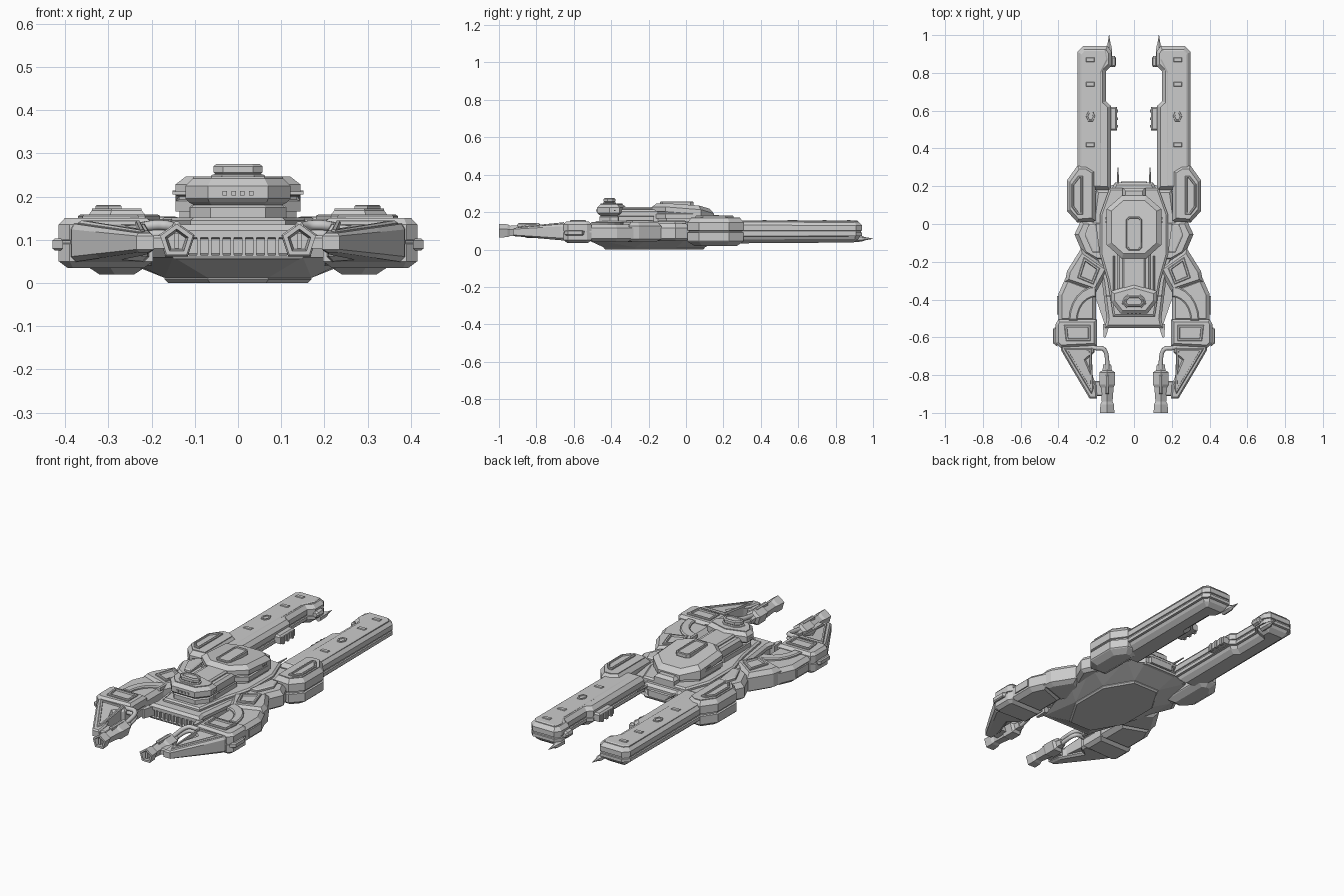
import bpy, bmesh, math
from mathutils import Vector


def finish(name, bm, mirror):
    bmesh.ops.recalc_face_normals(bm, faces=bm.faces)
    me = bpy.data.meshes.new(name)
    bm.to_mesh(me)
    bm.free()
    ob = bpy.data.objects.new(name, me)
    bpy.context.collection.objects.link(ob)
    if mirror:
        ob.modifiers.new("Mirror", 'MIRROR')
    return ob


def inset(pts, d):
    p = [Vector(q) for q in pts]
    n = len(p)
    if sum(p[i - 1].cross(p[i]) for i in range(n)) < 0:
        p.reverse()
    out = []
    for i in range(n):
        a, b = (p[i] - p[i - 1]).normalized(), (p[(i + 1) % n] - p[i]).normalized()
        na, nb = Vector((-a.y, a.x)), Vector((-b.y, b.x))
        out.append(p[i] + (na + nb) * (d / max(0.3, 1 + na.dot(nb))))
    return out


def skin(name, rings, mirror):
    bm = bmesh.new()
    vs = [[bm.verts.new(c) for c in r] for r in rings]
    n = len(vs[0])
    for a, b in zip(vs, vs[1:]):
        for i in range(n):
            j = (i + 1) % n
            bm.faces.new((a[i], a[j], b[j], b[i]))
    bm.faces.new(vs[0][::-1])
    bm.faces.new(vs[-1])
    return finish(name, bm, mirror)


def loft(name, pts, levels, mirror=True, warp=None):
    """Stack plan outline at (z, inset) levels."""
    rings = [[(q.x, q.y, warp(q.y, z) if warp else z) for q in inset(pts, d)] for z, d in levels]
    return skin(name, rings, mirror)


def sym(half):
    return half + [(-x, y) for x, y in reversed(half) if x > 0]


def box(name, x0, x1, y0, y1, z0, z1, mirror=True, ch=0.0):
    return loft(name, [(x0, y0), (x1, y0), (x1, y1), (x0, y1)], [(z0, 0), (z1 - ch, 0), (z1, ch)], mirror)


def turned(name, cx, cz, stations, n, mirror=True):
    """Polygonal section swept along y through (y, radius)."""
    ang = [math.pi / 2 + 2 * math.pi * i / n for i in range(n)]
    return skin(name, [[(cx + r * math.cos(a), y, cz + r * math.sin(a)) for a in ang] for y, r in stations], mirror)


def hull_of(name, pts, mirror):
    bm = bmesh.new()
    for p in pts:
        bm.verts.new(p)
    bmesh.ops.convex_hull(bm, input=bm.verts)
    return finish(name, bm, mirror)


def hose(name, pts, r):
    cu = bpy.data.curves.new(name, 'CURVE')
    cu.dimensions = '3D'
    cu.bevel_depth, cu.bevel_resolution = r, 2
    sp = cu.splines.new('NURBS')
    sp.points.add(len(pts) - 1)
    for q, p in zip(sp.points, pts):
        q.co = (*p, 1)
    sp.order_u, sp.use_endpoint_u = 3, True
    ob = bpy.data.objects.new(name, cu)
    bpy.context.collection.objects.link(ob)
    ob.modifiers.new("Mirror", 'MIRROR')


# Main hull: belly, keel plate, deck
keel = sym([(0.07, -0.44), (0.17, -0.27), (0.17, -0.05), (0.08, 0.10)])
brim = sym([(0.15, -0.545), (0.27, -0.2), (0.29, 0.0), (0.2, 0.18), (0.1, 0.21)])
hull_of("belly", [(x, y, 0.012) for x, y in keel] + [(x, y, 0.06) for x, y in brim], False)
loft("keel_plate", keel, [(0, 0.008), (0.008, 0), (0.02, 0)], False)
deck = sym([(0.155, -0.55), (0.145, -0.5), (0.17, -0.3), (0.2, -0.2), (0.27, -0.06),
            (0.22, 0.03), (0.2, 0.18), (0.12, 0.18), (0.1, 0.22)])
loft("main_deck", deck, [(0.055, 0.005), (0.065, 0), (0.068, 0.014), (0.102, 0.014), (0.105, 0),
                         (0.122, 0), (0.135, 0.014)], False)
loft("deck_step", sym([(0.11, -0.49), (0.14, -0.3), (0.18, -0.16), (0.18, 0.05), (0.13, 0.19)]),
     [(0.12, 0), (0.145, 0), (0.152, 0.01)], False)
for i in range(10):
    x = -0.117 + i * 0.026
    box(f"bow_louvre_{i}", x - 0.004, x + 0.004, -0.55, -0.52, 0.062, 0.108, False)
hull_of("bow_fin", [(x, y, z) for x, y in [(0.128, -0.53), (0.165, -0.53), (0.15, -0.6), (0.16, -0.6)]
                    for z in (0.07, 0.12)], True)
turned("stern_antenna", 0.085, 0.12, [(0.19, 0.008), (0.24, 0.006), (0.3, 0.003)], 6)
box("stern_block", -0.07, 0.07, 0.17, 0.225, 0.07, 0.115, False, 0.01)

# Upper superstructure
shell = sym([(0.065, -0.182), (0.145, -0.11), (0.145, 0.08), (0.065, 0.15)])
loft("shell_base", shell, [(0.14, 0.01), (0.165, 0.01), (0.165, 0), (0.19, 0), (0.193, 0.008),
                           (0.2, 0.008), (0.203, 0), (0.228, 0), (0.247, 0.025)], False,
     lambda y, z: z - max(0, y - 0.03) * 0.3 * (z > 0.2))
loft("shell_hatch", sym([(0.028, -0.14), (0.042, -0.125), (0.042, 0.025), (0.028, 0.04)]),
     [(0.235, 0), (0.253, 0), (0.256, 0.004), (0.256, 0.009), (0.25, 0.011)], False)
for y in (0.01, 0.03):
    box("shell_vent", 0.14, 0.152, y - 0.006, y + 0.006, 0.205, 0.214)
box("shell_rear_step", -0.06, 0.06, 0.1, 0.19, 0.14, 0.185, False, 0.015)
box("spine", -0.09, 0.09, -0.4, -0.15, 0.14, 0.215, False, 0.012)
box("spine_ridge", -0.06, 0.06, -0.37, -0.17, 0.2, 0.228, False, 0.008)
box("spine_rail", 0.1, 0.112, -0.36, -0.17, 0.14, 0.18, True, 0.004)

# Bridge tower
bridge = [(0, -0.32), (-0.122, -0.355), (-0.122, -0.41), (-0.07, -0.475), (0.07, -0.475), (0.122, -0.41), (0.122, -0.355)]
loft("bridge_base", bridge, [(0.13, 0.012), (0.175, 0.012), (0.18, 0.02), (0.187, 0.008), (0.195, 0),
                             (0.225, 0), (0.242, 0.018), (0.246, 0.018)], False)
loft("bridge_cap", sym([(0.035, -0.44), (0.057, -0.42), (0.05, -0.395), (0.03, -0.378)]),
     [(0.24, -0.008), (0.25, -0.004), (0.252, 0.004), (0.256, 0), (0.27, 0), (0.275, 0.006), (0.275, 0.012), (0.27, 0.014)], False)
for x in (0.01, 0.031):
    box("bridge_window", x - 0.005, x + 0.005, -0.48, -0.47, 0.203, 0.213)
box("bridge_sensor", 0.115, 0.152, -0.385, -0.378, 0.205, 0.212)

# Shoulders and rear pods
loft("shoulder", [(0.12, 0.02), (0.28, 0.02), (0.315, -0.055), (0.27, -0.16), (0.2, -0.2), (0.12, -0.2)],
     [(0.045, 0.02), (0.06, 0), (0.115, 0), (0.14, 0.02)])
loft("shoulder_rib", [(0.2, 0.0), (0.24, 0.0), (0.26, -0.06), (0.22, -0.15), (0.18, -0.15)], [(0.13, 0), (0.15, 0), (0.155, 0.008)])
pod = [(0.205, 0.015), (0.3, 0.008), (0.356, 0.07), (0.356, 0.23), (0.3, 0.308), (0.25, 0.308), (0.205, 0.28)]
loft("rear_pod", pod, [(0.02, 0.035), (0.04, 0.004), (0.045, 0), (0.09, 0), (0.093, 0.008), (0.1, 0.008), (0.103, 0),
                       (0.145, 0), (0.168, 0.018), (0.172, 0.018)])
loft("pod_panel", [(0.27, 0.05), (0.3, 0.05), (0.33, 0.09), (0.33, 0.21), (0.295, 0.255), (0.27, 0.255)],
     [(0.16, 0), (0.178, 0), (0.181, 0.004), (0.181, 0.01), (0.174, 0.012)])

# Long rear rails
rail = [(0.122, 0.18), (0.3, 0.18), (0.3, 0.91), (0.27, 0.942), (0.14, 0.942), (0.118, 0.91),
        (0.118, 0.84), (0.148, 0.81), (0.148, 0.65), (0.122, 0.625)]
slim = lambda y, z: 0.095 + (z - 0.095) * (1.04 - 0.12 * max(0, y - 0.2))
loft("rail_body", rail, [(0.035, 0.045), (0.055, 0.02), (0.07, 0.012), (0.072, 0), (0.09, 0), (0.092, 0.006),
                         (0.1, 0.006), (0.102, 0), (0.13, 0), (0.15, 0.018)], warp=slim)
loft("rail_top_plate", [(0.175, 0.2), (0.285, 0.2), (0.285, 0.9), (0.265, 0.922), (0.15, 0.922), (0.14, 0.87), (0.175, 0.8)],
     [(0.14, 0), (0.15, 0), (0.154, 0.006)])
hexa = [(0.23 + 0.025 * math.cos(i * math.pi / 3), 0.57 + 0.032 * math.sin(i * math.pi / 3)) for i in range(6)]
loft("rail_hatch", hexa, [(0.15, 0), (0.159, 0.002), (0.159, 0.009), (0.155, 0.01)])
for y in (0.42, 0.74, 0.87):
    box("rail_marker", 0.21, 0.255, y - 0.012, y + 0.012, 0.15, 0.158, True, 0.003)
box("rail_inner_box", 0.09, 0.13, 0.495, 0.62, 0.075, 0.118, True, 0.008)
for i in range(3):
    box("rail_inner_fin", 0.084, 0.1, 0.51 + 0.04 * i, 0.525 + 0.04 * i, 0.07, 0.11)
turned("rail_lamp", 0.115, 0.1, [(0.83, 0.012), (0.84, 0.02), (0.88, 0.02), (0.89, 0.012)], 8)
turned("rail_spike", 0.132, 0.058, [(0.88, 0.018), (0.94, 0.016), (0.955, 0.009), (1.0, 0.001)], 6)

# Arms: elbow plate, forearm, wrist block
loft("elbow_plate", [(0.28, -0.13), (0.13, -0.235), (0.2, -0.36), (0.365, -0.305), (0.355, -0.25)],
     [(0.04, 0.025), (0.055, 0), (0.125, 0), (0.148, 0.018)])
loft("elbow_panel", [(0.265, -0.175), (0.18, -0.235), (0.215, -0.32), (0.3, -0.285)],
     [(0.14, 0), (0.155, 0), (0.158, 0.004), (0.158, 0.012), (0.15, 0.015)])
loft("forearm", [(0.36, -0.28), (0.4, -0.37), (0.4, -0.52), (0.2, -0.52), (0.2, -0.34)],
     [(0.04, 0.025), (0.06, 0), (0.115, 0), (0.135, 0.02)])
arc = [(0.2 + r * math.sin(a), -0.51 + r * 1.25 * math.cos(a)) for r, s in ((0.145, 1), (0.1, -1))
       for a in [math.pi / 2 * (i if s > 0 else 6 - i) / 6 for i in range(7)]]
loft("forearm_arc", arc, [(0.125, 0), (0.142, 0), (0.147, 0.006)])
box("forearm_side_panel", 0.39, 0.407, -0.48, -0.38, 0.07, 0.11)
loft("wrist", [(0.197, -0.505), (0.4, -0.505), (0.415, -0.53), (0.415, -0.63), (0.39, -0.655), (0.197, -0.645)],
     [(0.035, 0.02), (0.05, 0), (0.09, 0), (0.092, 0.005), (0.098, 0.005), (0.1, 0), (0.135, 0), (0.15, 0.014)])
loft("wrist_panel", [(0.23, -0.535), (0.37, -0.535), (0.36, -0.62), (0.23, -0.62)],
     [(0.14, 0), (0.155, 0), (0.158, 0.004), (0.158, 0.012), (0.15, 0.014)])
loft("wrist_nub", [(0.405, -0.54), (0.43, -0.555), (0.43, -0.63), (0.405, -0.65)], [(0.075, 0.006), (0.08, 0), (0.098, 0), (0.103, 0.006)])

# Claws tapering to the front
taper = lambda y, z: 0.094 + (z - 0.094) * (1 - 1.9 * max(0, -0.65 - y))
loft("claw", [(0.205, -0.635), (0.39, -0.635), (0.385, -0.67), (0.33, -0.765), (0.235, -0.925), (0.195, -0.925), (0.2, -0.85), (0.255, -0.72), (0.21, -0.68)],
     [(0.048, 0.012), (0.06, 0), (0.125, 0), (0.138, 0.008)], warp=taper)
loft("claw_frame", [(0.225, -0.66), (0.37, -0.66), (0.225, -0.9), (0.215, -0.87)],
     [(0.07, 0), (0.14, 0), (0.146, 0.004), (0.146, 0.012), (0.125, 0.014)], warp=taper)
box("claw_gun_mount", 0.15, 0.215, -0.91, -0.83, 0.08, 0.11, True, 0.006)

# Guns and feed hoses
turned("gun_barrel", 0.142, 0.097, [(-0.745, 0.022), (-0.775, 0.026), (-0.785, 0.044), (-0.85, 0.044), (-0.865, 0.036),
                                   (-0.94, 0.03), (-0.955, 0.038), (-1.0, 0.04), (-1.0, 0.028), (-0.96, 0.022)], 5)
box("gun_sight", 0.132, 0.152, -0.9, -0.8, 0.12, 0.142, True, 0.006)
box("gun_core", 0.137, 0.147, -0.995, -0.94, 0.08, 0.115)
for k in (0, 0.022):
    hose("feed_hose", [(0.24, -0.64, 0.1 + k), (0.21, -0.66, 0.112 + k), (0.16, -0.655, 0.112 + k),
                       (0.14, -0.7, 0.1 + k), (0.142, -0.77, 0.09 + k)], 0.012)
